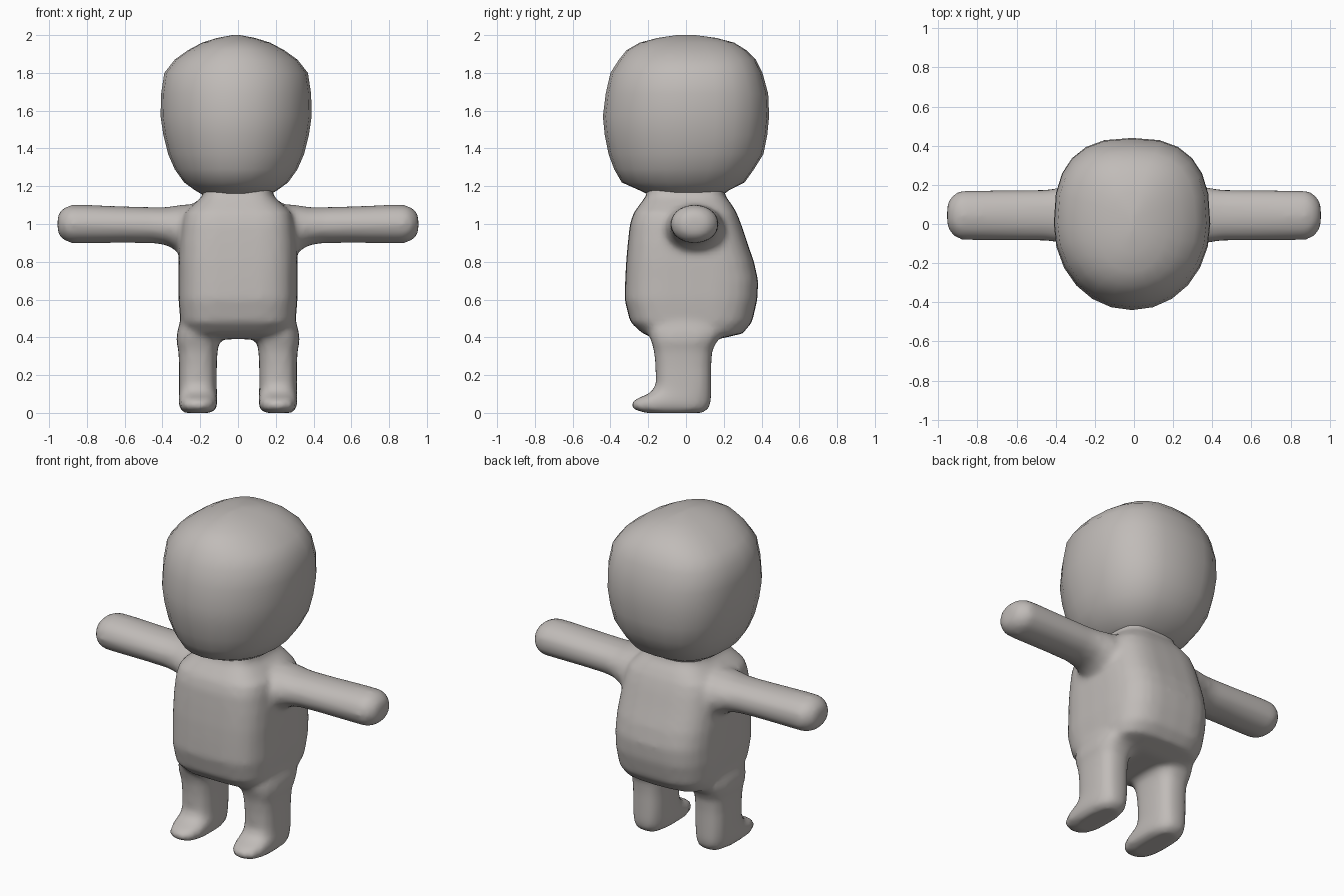
import bpy, bmesh, math
from mathutils import Vector

clay = bpy.data.materials.new("warm grey clay")
clay.diffuse_color = (0.53, 0.50, 0.48, 1)


def spow(v, n):
    return math.copysign(abs(v) ** (2 / n), v)


def loft(bm, rings, place, sides, n_front, n_back):
    """Skin rounded-square rings (t, half width, low, high) and cap both ends."""
    loops = []
    for t, w, lo, hi in rings:
        loop = []
        # widest point sits between the low and high limits
        mid = (lo + hi) / 2
        for i in range(sides):
            a = 2 * math.pi * (i + 0.5) / sides if sides <= 8 else 2 * math.pi * i / sides
            n = n_back if math.sin(a) >= 0 else n_front
            u = w * spow(math.cos(a), n)
            v = mid + (hi - lo) / 2 * spow(math.sin(a), n)
            loop.append(bm.verts.new(place(t, u, v)))
        loops.append(loop)
    for a, b in zip(loops, loops[1:]):
        for i in range(sides):
            j = (i + 1) % sides
            bm.faces.new((a[i], a[j], b[j], b[i]))
    bm.faces.new(loops[0][::-1])
    bm.faces.new(loops[-1])


def finish(bm, name):
    bmesh.ops.recalc_face_normals(bm, faces=bm.faces)
    mesh = bpy.data.meshes.new(name)
    bm.to_mesh(mesh)
    bm.free()
    mesh.materials.append(clay)
    mesh.shade_smooth()
    ob = bpy.data.objects.new(name, mesh)
    bpy.context.collection.objects.link(ob)
    return ob


# Head: rounded block, slightly pointed at the face
head = bmesh.new()
loft(head, [(1.15, .17, -.19, .19), (1.18, .22, -.25, .23), (1.22, .275, -.34, .31),
            (1.29, .325, -.38, .36), (1.37, .36, -.41, .41), (1.47, .385, -.43, .43),
            (1.57, .40, -.44, .44), (1.69, .397, -.425, .435), (1.80, .38, -.40, .405),
            (1.87, .325, -.355, .37), (1.92, .255, -.315, .32), (1.96, .18, -.245, .255),
            (1.985, .10, -.15, .16), (2.0, .02, -.05, .05)],
     lambda t, u, v: Vector((u - .01, v, t)), 24, 2.05, 2.6)
finish(head, "head")

# Body: torso, legs and arms fused into one soft skin
body = bmesh.new()
loft(body, [(.39, .25, -.15, .17), (.42, .285, -.23, .30), (.48, .305, -.295, .35),
            (.60, .315, -.325, .378), (.70, .315, -.322, .382), (.80, .315, -.317, .36),
            (.90, .31, -.308, .325), (1.0, .30, -.297, .292), (1.06, .285, -.277, .268),
            (1.11, .23, -.24, .238), (1.15, .185, -.21, .205), (1.21, .18, -.2, .2)],
     lambda t, u, v: Vector((u, v, t)), 32, 3.6, 3.4)
for s in (-1, 1):
    # Leg with a forward foot
    loft(body, [(0.0, .07, -.22, .09), (.02, .095, -.28, .118), (.045, .103, -.292, .13),
                (.07, .103, -.275, .134), (.09, .102, -.225, .134), (.115, .10, -.175, .134),
                (.16, .10, -.16, .134), (.25, .10, -.162, .134), (.33, .104, -.17, .14),
                (.38, .115, -.185, .165), (.43, .11, -.2, .2), (.5, .09, -.15, .15)],
         lambda t, u, v: Vector((s * .212 + u, v, t)), 24, 2.8, 2.8)
    # Arm flaring into the shoulder; low and high are heights
    loft(body, [(.15, .16, .80, 1.10), (.28, .165, .815, 1.105), (.33, .155, .86, 1.098),
                (.38, .142, .888, 1.09), (.45, .132, .898, 1.09), (.60, .13, .9, 1.094),
                (.80, .128, .898, 1.102), (.89, .126, .898, 1.102), (.93, .10, .92, 1.08),
                (.955, .06, .95, 1.05)],
         lambda t, u, v: Vector((s * t, .045 + u, v)), 16, 2.1, 2.1)
ob = finish(body, "body")
fuse = ob.modifiers.new("fuse", 'REMESH')
fuse.mode = 'VOXEL'
fuse.voxel_size = .02
fuse.use_smooth_shade = True
soft = ob.modifiers.new("soften", 'SMOOTH')
soft.factor = .5
soft.iterations = 5
